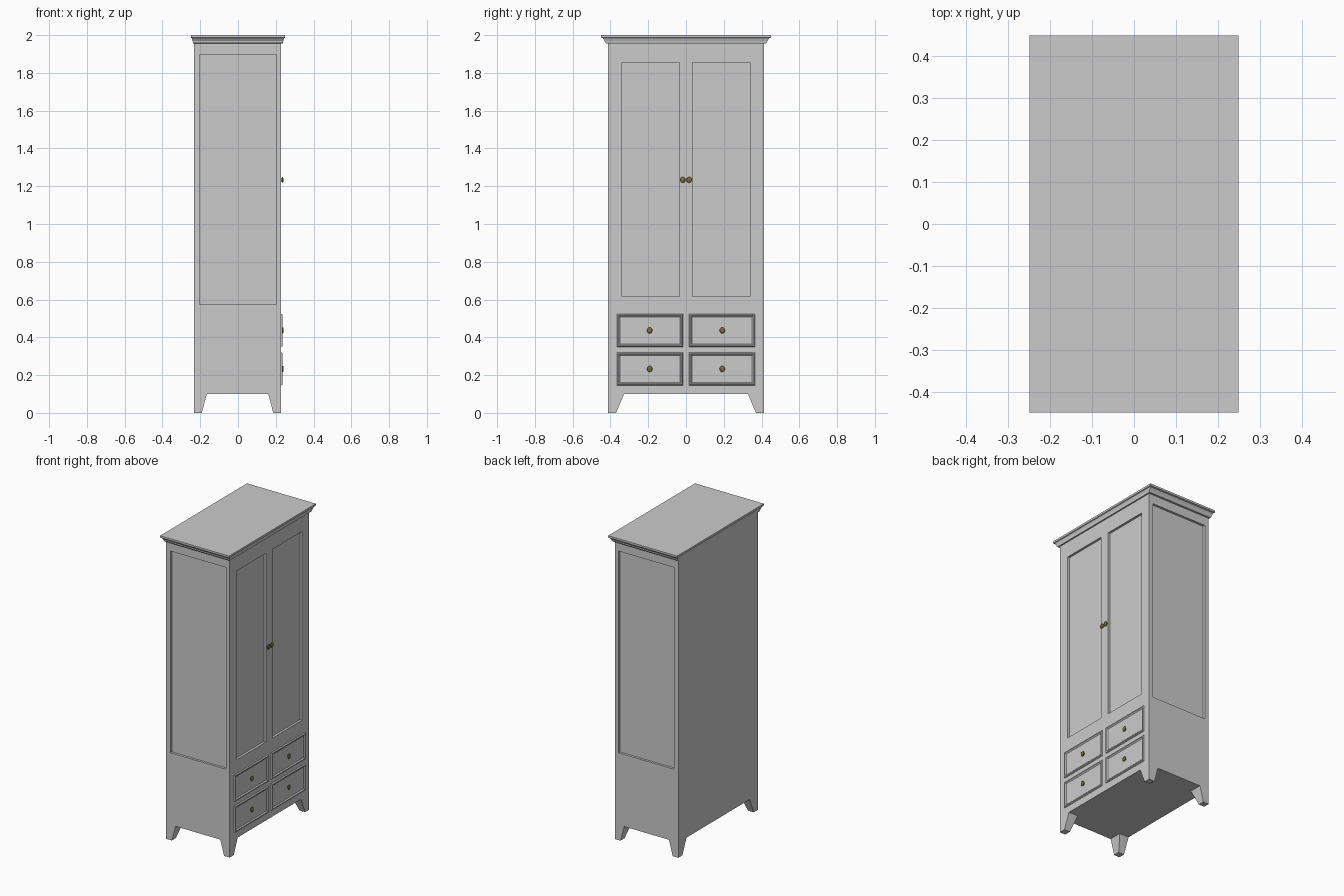
import bpy, bmesh, math
from mathutils import Matrix, Vector

if "Cube" in bpy.data.objects:
    bpy.data.objects.remove(bpy.data.objects["Cube"])

X0, X1, HY = -0.233, 0.228, 0.412      # carcass back, front, half width
BASE, TOP = 0.10, 1.96


def finish(name, bm, mat=None):
    bmesh.ops.recalc_face_normals(bm, faces=bm.faces)
    me = bpy.data.meshes.new(name)
    bm.to_mesh(me)
    bm.free()
    ob = bpy.data.objects.new(name, me)
    bpy.context.collection.objects.link(ob)
    if mat:
        me.materials.append(mat)
    return ob


def add_box(bm, x0, x1, y0, y1, z0, z1):
    m = Matrix.Translation(((x0 + x1) / 2, (y0 + y1) / 2, (z0 + z1) / 2))
    m = m @ Matrix.Diagonal((x1 - x0, y1 - y0, z1 - z0, 1))
    bmesh.ops.create_cube(bm, size=1, matrix=m)


def loft(name, rings):
    """Bridge a list of four-corner rings and cap both ends."""
    bm = bmesh.new()
    loops = [[bm.verts.new(p) for p in r] for r in rings]
    for a, b in zip(loops, loops[1:]):
        for i in range(4):
            j = (i + 1) % 4
            bm.faces.new((a[i], a[j], b[j], b[i]))
    bm.faces.new(loops[0])
    bm.faces.new(loops[-1])
    return finish(name, bm)


def rect_xy(x0, x1, y0, y1, z):
    return [(x0, y0, z), (x1, y0, z), (x1, y1, z), (x0, y1, z)]


def rect_yz(y0, y1, z0, z1, x):
    return [(x, y0, z0), (x, y1, z0), (x, y1, z1), (x, y0, z1)]


# Carcass with sunken door and side panels
bm = bmesh.new()
add_box(bm, X0, X1, -HY, HY, BASE, TOP)
carcass = finish("carcass", bm)

bm = bmesh.new()
D = 0.015
for s in (-1, 1):
    ya, yb = sorted((s * 0.034, s * 0.340))
    add_box(bm, X1 - D, X1 + 0.05, ya, yb, 0.615, 1.854)
    ya, yb = sorted((s * (HY - D), s * (HY + 0.05)))
    add_box(bm, -0.203, 0.20, ya, yb, 0.573, 1.897)
cutter = finish("panel_cutter", bm)
cutter.hide_render = True

mod = carcass.modifiers.new("panels", 'BOOLEAN')
mod.operation = 'DIFFERENCE'
mod.solver = 'EXACT'
mod.object = cutter
bpy.context.view_layer.objects.active = carcass
bpy.ops.object.modifier_apply(modifier=mod.name)
bpy.data.objects.remove(cutter)

# Tapered corner legs
for sx, xo in ((-1, X0), (1, X1)):
    for sy in (-1, 1):
        rings = []
        for z, wx, wy in ((0, 0.041, 0.042), (BASE, 0.068, 0.084)):
            xa, xb = sorted((xo, xo - sx * wx))
            ya, yb = sorted((sy * HY, sy * (HY - wy)))
            rings.append(rect_xy(xa, xb, ya, yb, z))
        loft(("front" if sx > 0 else "back") + "_leg", rings)

# Crown moulding
crown = ((1.956, 0.237, 0.424), (1.964, 0.239, 0.430), (1.970, 0.240, 0.431),
         (1.984, 0.245, 0.441), (1.987, 0.250, 0.450), (2.0, 0.250, 0.450))
loft("crown", [rect_xy(-hx, hx, -hy, hy, z) for z, hx, hy in crown])

# Knob material and turned knob
brass = bpy.data.materials.new("aged_brass")
brass.diffuse_color = (0.20, 0.16, 0.05, 1)
brass.use_nodes = True
brass.node_tree.nodes["Principled BSDF"].inputs["Base Color"].default_value = brass.diffuse_color
PROFILE = ((0, 0.009), (0.003, 0.006), (0.005, 0.009), (0.007, 0.014),
           (0.010, 0.013), (0.012, 0.008))


def knob(name, y, z, x):
    bm = bmesh.new()
    n = 16
    loops = [[bm.verts.new((x + h, y + r * math.cos(k * math.tau / n),
                            z + 1.15 * r * math.sin(k * math.tau / n)))
              for k in range(n)] for h, r in PROFILE]
    for a, b in zip(loops, loops[1:]):
        for i in range(n):
            j = (i + 1) % n
            bm.faces.new((a[i], a[j], b[j], b[i]))
    bm.faces.new(loops[0])
    bm.faces.new(loops[-1])
    for f in bm.faces:
        f.smooth = True
    finish(name, bm, brass)


# Drawers with a raised moulded rim, each with a knob
RIM = ((0, 0.220), (0, 0.231), (0.003, 0.236), (0.009, 0.236), (0.016, 0.2295))
for s in (-1, 1):
    for z0, z1 in ((0.146, 0.320), (0.350, 0.524)):
        ya, yb = sorted((s * 0.017, s * 0.366))
        loft("drawer", [rect_yz(ya + i, yb - i, z0 + i, z1 - i, x) for i, x in RIM])
        knob("drawer_knob", s * 0.192, (z0 + z1) / 2, 0.2295)
    knob("door_knob", s * 0.017, 1.234, X1)
